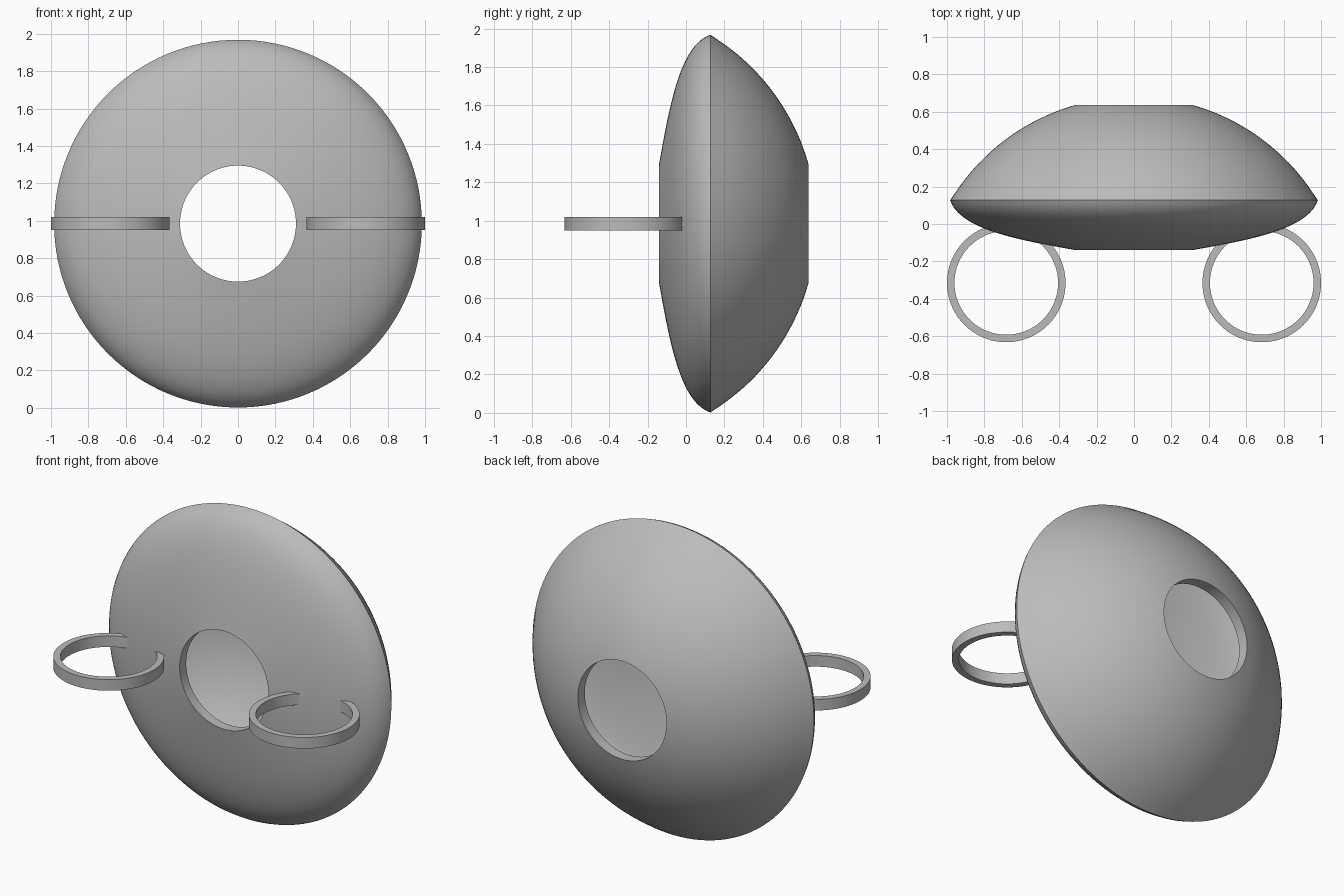
import bpy, math
from mathutils import Matrix, Vector

cube = bpy.data.objects.get("Cube")
if cube:
    bpy.data.objects.remove(cube, do_unlink=True)

grey = bpy.data.materials.new("plain grey")
grey.use_nodes = True
grey.diffuse_color = (0.5, 0.5, 0.5, 1)
grey.node_tree.nodes["Principled BSDF"].inputs["Base Color"].default_value = (0.5, 0.5, 0.5, 1)


def bezier(a, b, c, d, n=20):
    """Points (radius, height) along a cubic curve."""
    pts = [Vector(p) for p in (a, b, c, d)]
    out = []
    for i in range(n + 1):
        t = i / n
        w = ((1 - t) ** 3, 3 * t * (1 - t) ** 2, 3 * t * t * (1 - t), t ** 3)
        out.append(tuple(sum((p * k for p, k in zip(pts, w)), Vector((0, 0)))))
    return out


def dome(radius, centre, r0, r1, n=20):
    """Points (radius, height) along a spherical cap, from r0 to r1."""
    a0, a1 = math.asin(r0 / radius), math.asin(r1 / radius)
    angles = [a0 + (a1 - a0) * i / n for i in range(n + 1)]
    return [(radius * math.sin(a), centre + radius * math.cos(a)) for a in angles]


def lathe(name, profile, matrix, steps):
    """Revolve a closed profile around z, then place it."""
    n = len(profile)
    verts, faces = [], []
    for s in range(steps):
        a = 2 * math.pi * s / steps
        verts += [matrix @ Vector((r * math.cos(a), r * math.sin(a), h)) for r, h in profile]
        t = (s + 1) % steps
        for i in range(n):
            j = (i + 1) % n
            faces.append((s * n + i, t * n + i, t * n + j, s * n + j))
    mesh = bpy.data.meshes.new(name)
    mesh.from_pydata(verts, [], faces)
    mesh.materials.append(grey)
    obj = bpy.data.objects.new(name, mesh)
    bpy.context.collection.objects.link(obj)
    bpy.ops.object.select_all(action="DESELECT")
    obj.select_set(True)
    bpy.context.view_layer.objects.active = obj
    bpy.ops.object.shade_smooth_by_angle(angle=math.radians(30))
    return obj


# Hollow lens-shaped shell with a round opening at front and back
RIM = 0.983
front_outer = bezier((0.31, -0.14), (0.62, -0.085), (0.93, -0.03), (RIM, 0.127))
back_outer = dome(1.147, -0.467, RIM, 0.31)[1:]
back_inner = dome(1.08, -0.467, 0.31, 0.9)
front_inner = bezier((0.9, 0.13), (0.84, 0.03), (0.6, -0.02), (0.31, -0.075))[1:]
face_back = Matrix.Translation((0, 0, 0.985)) @ Matrix.Rotation(-math.pi / 2, 4, "X")
lathe("shell", front_outer + back_outer + back_inner + front_inner, face_back, 128)

# Flat hoop handles set into the front of the shell
hoop = [(0.277, -0.035), (0.317, -0.035), (0.317, 0.035), (0.277, 0.035)]
for side, x in (("left", 0.683), ("right", -0.683)):
    lathe(side + "_hoop", hoop, Matrix.Translation((x, -0.315, 0.985)), 96)
